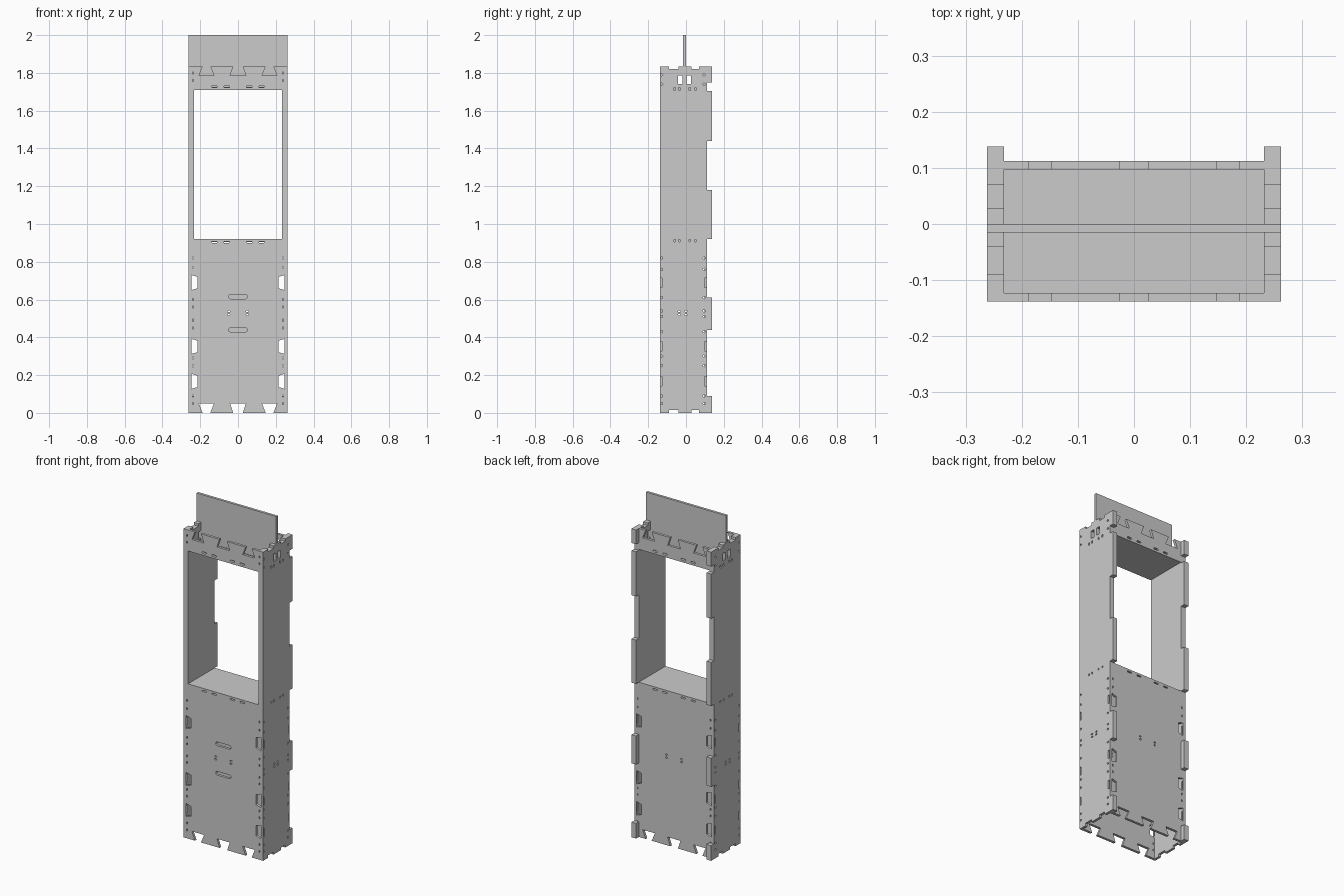
import bpy, bmesh, math
from mathutils import Matrix, Vector
from mathutils.geometry import delaunay_2d_cdt

if "Cube" in bpy.data.objects:
    bpy.data.objects.remove(bpy.data.objects["Cube"])

T = 0.015      # sheet thickness
H = 1.835      # body height
PLANES = {     # sheet (u, v, normal) -> world axes
    'xz': Matrix(((1, 0, 0), (0, 0, 1), (0, 1, 0))).to_4x4(),
    'yz': Matrix(((0, 0, 1), (1, 0, 0), (0, 1, 0))).to_4x4(),
    'xy': Matrix.Identity(4),
}


def rect(u0, u1, v0, v1):
    return [(u0, v0), (u1, v0), (u1, v1), (u0, v1)]


def slot(u, v, w, h, n=6):
    """Rounded slot (a circle when w == h)."""
    r = min(w, h) / 2
    pts = []
    for k, (su, sv) in enumerate(((1, 1), (-1, 1), (-1, -1), (1, -1))):
        for i in range(n // 2 + 1):
            a = math.pi / 2 * (k + i / (n // 2))
            p = (u + su * (w / 2 - r) + r * math.cos(a), v + sv * (h / 2 - r) + r * math.sin(a))
            if not pts or math.dist(p, pts[-1]) > 1e-5:
                pts.append(p)
    if math.dist(pts[0], pts[-1]) < 1e-5:
        pts.pop()
    return pts


def inside(p, loops):
    """Even-odd test of a point against all loops."""
    hit = False
    for loop in loops:
        for a, b in zip(loop, loop[1:] + loop[:1]):
            if (a[1] > p[1]) != (b[1] > p[1]):
                if p[0] < a[0] + (p[1] - a[1]) * (b[0] - a[0]) / (b[1] - a[1]):
                    hit = not hit
    return hit


def sheet(name, plane, lo, hi, outline, holes=()):
    """Cut a flat sheet from an outline with holes, between lo and hi along its normal."""
    loops = [outline, *holes]
    pts, edges = [], []
    for loop in loops:
        n0, n = len(pts), len(loop)
        pts += [Vector(p) for p in loop]
        edges += [(n0 + i, n0 + (i + 1) % n) for i in range(n)]
    co, _, tris, *_ = delaunay_2d_cdt(pts, edges, [], 0, 1e-6)
    bm = bmesh.new()
    vs = [bm.verts.new((p.x, p.y, lo)) for p in co]
    for t in tris:
        if inside(sum((co[i] for i in t), Vector((0, 0))) / 3, loops):
            bm.faces.new([vs[i] for i in t])
    ext = bmesh.ops.extrude_face_region(bm, geom=bm.faces[:], use_keep_orig=True)
    top = [g for g in ext['geom'] if isinstance(g, bmesh.types.BMVert)]
    bmesh.ops.translate(bm, verts=top, vec=(0, 0, hi - lo))
    bmesh.ops.recalc_face_normals(bm, faces=bm.faces)
    bm.transform(PLANES[plane])
    bmesh.ops.recalc_face_normals(bm, faces=bm.faces)
    me = bpy.data.meshes.new(name)
    bm.to_mesh(me)
    bm.free()
    ob = bpy.data.objects.new(name, me)
    bpy.context.collection.objects.link(ob)
    return ob


# Front and back panels: dovetail notches along bottom, top and edges
E = 0.247
lower = [(0, .05), (.042, .05), (.025, 0), (.147, 0), (.127, .05), (.207, .05), (.187, 0), (E, 0)]
half = list(lower)
for zc in (.167, .352, .69):
    half += [(E, zc - .04), (.214, zc - .03), (.214, zc + .03), (E, zc + .04)]
half += [(x, H - z) for x, z in reversed(lower)]
outline = half + [(-x, z) for x, z in reversed(half) if x > 0]

holes = [rect(-.232, .232, .92, 1.71)]
for s in (-1, 1):
    for z in (.05, .09, .25, .29, .45, .49, .56, .6, .77, .82, 1.76, 1.8):
        holes.append(rect(s * .239 - .003, s * .239 + .003, z - .006, z + .006))
    for x in (.06, .125):
        holes += [slot(s * x, .904, .03, .008), slot(s * x, 1.727, .03, .01)]
    for z in (.52, .537):
        holes.append(slot(s * .05, z, .014, .008))
handles = [slot(0, z, .1, .022, 8) for z in (.44, .615)]
sheet("front_panel", 'xz', -.138, -.138 + T, outline, holes + handles)
sheet("back_panel", 'xz', .097, .097 + T, outline, holes)

# Side panels: rear tabs, edge notches at both ends, slot for the sign board
tabs = [(0, .09), (.44, .61), (.92, 1.18), (1.44, 1.705), (1.75, H)]
notches = [(-.09, -.04), (.028, .07)]


def side_outline(y0, y1, z0, with_tabs):
    pts = [(y0, z0)]
    if z0 == 0:
        for a, b in notches:
            pts += [(a, 0), (a, T), (b, T), (b, 0)]
    if with_tabs:
        for a, b in tabs:
            pts += ([] if a == 0 else [(y1, a)]) + [(.138, a), (.138, b)]
            pts += [(y1, b)]
    else:
        pts += [(y1, z0), (y1, H)]
    for a, b in reversed(notches[1:]):
        pts += [(b, H), (b, H - T), (a, H - T), (a, H)]
    pts += [(0, H), (0, 1.725), (-T, 1.725), (-T, H)]
    a, b = notches[0]
    pts += [(b, H), (b, H - T), (a, H - T), (a, H), (y0, H)]
    return pts


openings = [rect(-.042, -.018, 1.74, 1.785), rect(.003, .026, 1.74, 1.785)]
side_holes = list(openings)
for zc in (.167, .352, .69):
    side_holes += [rect(y - .005, y + .005, zc - .025, zc + .025) for y in (-.131, .103)]
for z in (.05, .09, .25, .3, .43, .51, .54, .61, .76, .82, 1.74, 1.79):
    side_holes += [slot(y, z, .012, .012) for y in (-.129, .096)]
for y in (-.06, -.035, .02, .05):
    side_holes += [slot(y, .912, .008, .014), slot(y, 1.715, .01, .016)]
for y in (-.035, 0):
    side_holes += [slot(y, z, .014, .008) for z in (.52, .537)]

for s, side in ((-1, "left"), (1, "right")):
    a, b = sorted((s * E, s * .262))
    sheet(side + "_side_panel", 'yz', a, b, side_outline(-.138, .112, 0, True), side_holes)
    # Inner lining beside and above the window, and the second layer of the rear tabs
    a, b = sorted((s * .232, s * E))
    sheet(side + "_side_lining", 'yz', a, b, side_outline(-.123, .097, .92, False), openings)
    for i, (z0, z1) in enumerate(tabs):
        sheet(f"{side}_rear_tab_{i + 1}", 'yz', a, b, rect(.112, .138, z0, z1))

# Counter below the window, ceiling above it, upright sign board
sheet("counter", 'xy', .92 - T, .92, rect(-E, E, -.123, .097))
sheet("ceiling", 'xy', 1.71, 1.71 + T, rect(-.232, .232, -.123, .097))
sheet("sign_board", 'xz', -T, 0, rect(-.262, .262, 1.725, 2.0))
